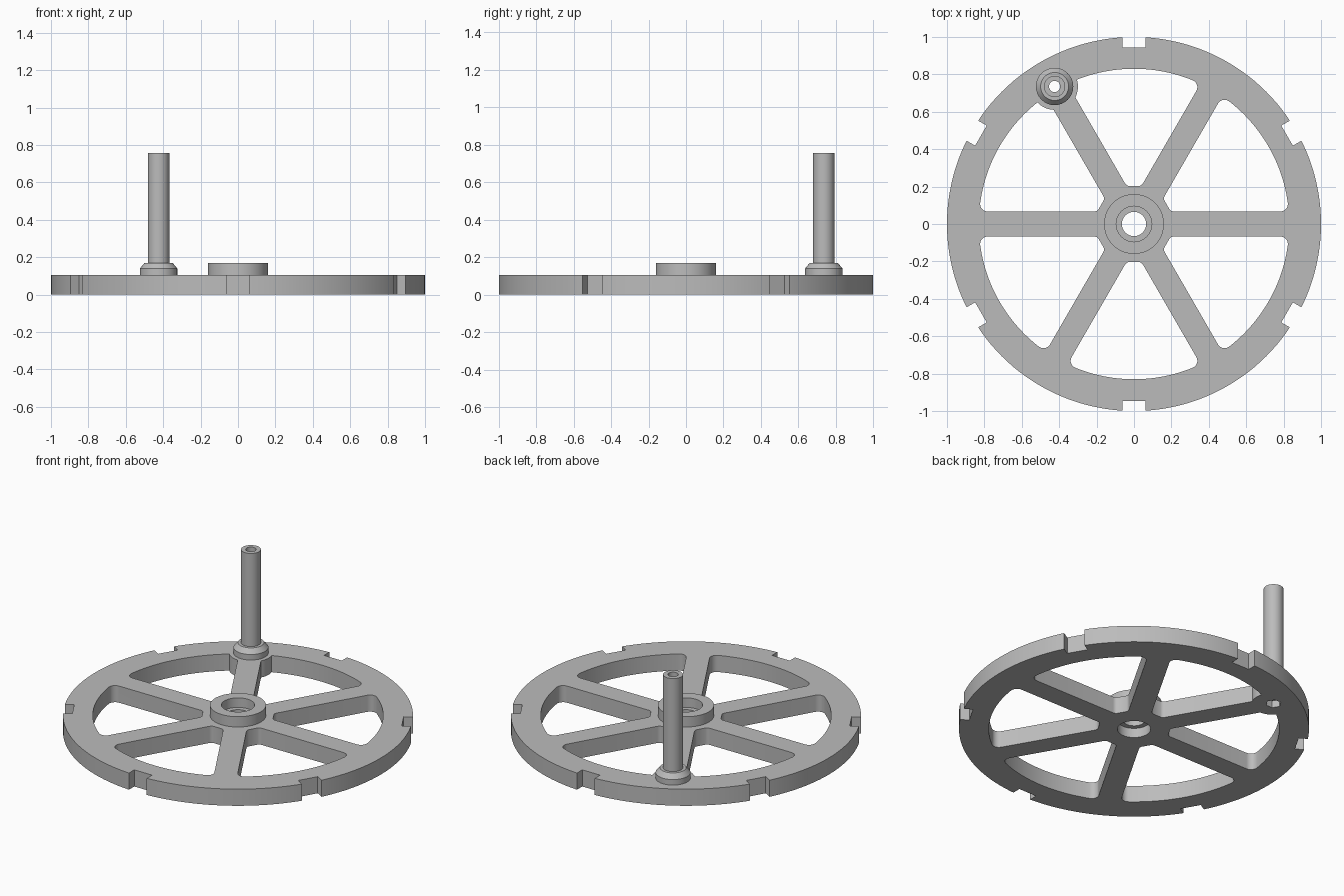
import bpy, bmesh, math
from mathutils import Matrix, Vector

cube = bpy.data.objects.get("Cube")
if cube:
    bpy.data.objects.remove(cube)

grey = bpy.data.materials.new("plain_grey")
colour = (0.5, 0.5, 0.5, 1)
grey.use_nodes = True
grey.diffuse_color = colour
grey.node_tree.nodes["Principled BSDF"].inputs["Base Color"].default_value = colour

THICK, RIM, SPOKE, HUB = 0.105, 0.83, 0.067, 0.203
PIN = Vector((0.849 * math.cos(math.radians(120)), 0.849 * math.sin(math.radians(120)), 0))


def arc(radius, start, end, steps, centre=(0, 0)):
    """Points on an arc, angles in radians."""
    angles = [start + (end - start) * i / steps for i in range(steps + 1)]
    return [(centre[0] + radius * math.cos(t), centre[1] + radius * math.sin(t)) for t in angles]


def circle(radius, sides, centre=(0, 0)):
    return arc(radius, 0, math.tau, sides, centre)[:-1]


def add_prism(bm, outline, z0, z1, turn=0):
    """Extrude a closed outline upward, turned about the axle."""
    rot = Matrix.Rotation(turn, 4, "Z")
    rings = [[bm.verts.new(rot @ Vector((x, y, z))) for x, y in outline] for z in (z0, z1)]
    bm.faces.new(rings[0][::-1])
    bm.faces.new(rings[1])
    n = len(outline)
    for i in range(n):
        j = (i + 1) % n
        bm.faces.new((rings[0][i], rings[0][j], rings[1][j], rings[1][i]))


def make_object(name, bm):
    bmesh.ops.recalc_face_normals(bm, faces=bm.faces)
    mesh = bpy.data.meshes.new(name)
    bm.to_mesh(mesh)
    bm.free()
    mesh.materials.append(grey)
    obj = bpy.data.objects.new(name, mesh)
    bpy.context.collection.objects.link(obj)
    return obj


def prisms(name, parts):
    bm = bmesh.new()
    for part in parts:
        add_prism(bm, *part)
    return make_object(name, bm)


def combine(target, tool, operation):
    """Apply a boolean and discard the tool."""
    mod = target.modifiers.new("boolean", "BOOLEAN")
    mod.object, mod.operation, mod.solver = tool, operation, "EXACT"
    graph = bpy.context.evaluated_depsgraph_get()
    result = bpy.data.meshes.new_from_object(target.evaluated_get(graph))
    target.modifiers.clear()
    target.data = result
    bpy.data.objects.remove(tool)


def lathe(name, profile, sides, location):
    """Closed radius-height profile spun about a vertical axis."""
    bm = bmesh.new()
    rings = [[bm.verts.new((x, y, z)) for x, y in circle(r, sides)] for r, z in profile]
    for k, ring in enumerate(rings):
        above = rings[(k + 1) % len(rings)]
        for i in range(sides):
            j = (i + 1) % sides
            bm.faces.new((ring[i], ring[j], above[j], above[i]))
    obj = make_object(name, bm)
    obj.location = location
    return obj


def window_outline():
    """Rounded opening between a spoke along +x and the next one."""
    r_in, r_out = 0.03, 0.04
    y = SPOKE + r_in
    x = (HUB + r_in - y * math.sin(math.pi / 6)) / math.cos(math.pi / 6)
    half = arc(r_in, math.radians(210), math.radians(270), 5, (x, y))
    y = SPOKE + r_out
    x = math.sqrt((RIM - r_out) ** 2 - y * y)
    lean = math.atan2(y, x)
    half += arc(r_out, -math.pi / 2, lean, 8, (x, y))
    half += arc(RIM, lean, math.pi / 6, 14)[1:]
    c, s = math.cos(math.pi / 3), math.sin(math.pi / 3)
    mirrored = [(c * x + s * y, s * x - c * y) for x, y in half]
    return half[1:] + mirrored[-2:0:-1]


# Wheel disc, with spoke windows and rim notches cut out
wheel = prisms("spoked_wheel", [(circle(1, 144), 0, THICK)])
turns = [i * math.pi / 3 for i in range(6)]
window = window_outline()
combine(wheel, prisms("window_cutter", [(window, -0.1, 0.3, t) for t in turns]), "DIFFERENCE")
notch = [(0.945, -0.062), (1.1, -0.062), (1.1, 0.062), (0.945, 0.062)]
combine(wheel, prisms("notch_cutter", [(notch, -0.1, 0.3, t + math.pi / 6) for t in turns]),
        "DIFFERENCE")

# Round pad that carries the handle
combine(wheel, prisms("handle_pad", [(circle(0.125, 48, PIN), 0, THICK)]), "UNION")

# Raised hub with a stepped axle bore
combine(wheel, prisms("hub", [(circle(0.16, 64), 0.03, 0.17)]), "UNION")
for radius, z0, z1 in ((0.065, -0.1, 0.3), (0.095, 0.11, 0.3), (0.095, -0.1, 0.06)):
    combine(wheel, prisms("bore_cutter", [(circle(radius, 48), z0, z1)]), "DIFFERENCE")

# Bolt hole and nut pocket under the handle
combine(wheel, prisms("bolt_cutter", [(circle(0.03, 32, PIN), -0.1, 0.3)]), "DIFFERENCE")
combine(wheel, prisms("nut_cutter", [(circle(0.045, 6, PIN), -0.1, 0.045)]), "DIFFERENCE")

# Hollow crank handle with a chamfered foot
handle = lathe("crank_handle",
               [(0.03, THICK), (0.1, THICK), (0.1, 0.14), (0.075, 0.17),
                (0.057, 0.17), (0.057, 0.757), (0.03, 0.757)], 32, PIN)

for obj in (wheel, handle):
    bpy.ops.object.select_all(action="DESELECT")
    obj.select_set(True)
    bpy.context.view_layer.objects.active = obj
    bpy.ops.object.shade_smooth_by_angle(angle=math.radians(25))
